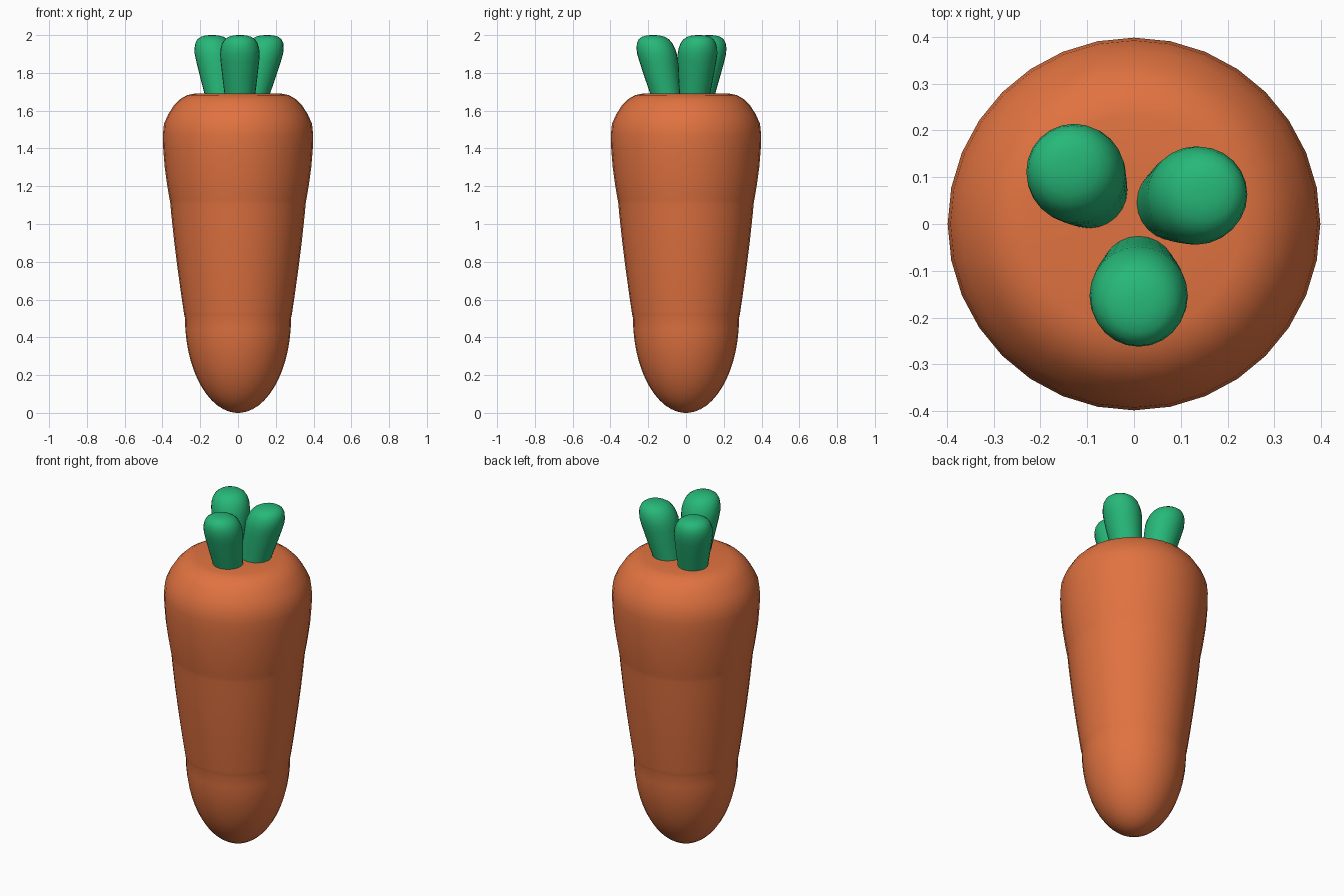
import bpy, bmesh, math

if "Cube" in bpy.data.objects:
    bpy.data.objects.remove(bpy.data.objects["Cube"], do_unlink=True)


def make_material(name, color):
    mat = bpy.data.materials.new(name)
    mat.use_nodes = True
    mat.diffuse_color = color
    mat.node_tree.nodes["Principled BSDF"].inputs["Base Color"].default_value = color
    return mat


def lathe(name, profile, segments, mat, center=lambda z: (0, 0)):
    """Spin (radius, z) rings around a centre line that may lean with height."""
    bm = bmesh.new()
    rings = []
    for r, z in profile:
        cx, cy = center(z)
        angles = [math.tau * i / segments for i in range(segments)]
        rings.append([bm.verts.new((cx + r * math.cos(a), cy + r * math.sin(a), z))
                      for a in angles])
    for low, high in zip(rings, rings[1:]):
        for i in range(segments):
            j = (i + 1) % segments
            bm.faces.new((low[i], low[j], high[j], high[i]))
    bm.faces.new(rings[0][::-1])
    bm.faces.new(rings[-1])
    mesh = bpy.data.meshes.new(name)
    bm.to_mesh(mesh)
    bm.free()
    mesh.materials.append(mat)
    obj = bpy.data.objects.new(name, mesh)
    bpy.context.collection.objects.link(obj)
    bpy.context.view_layer.objects.active = obj
    obj.select_set(True)
    bpy.ops.object.shade_smooth_by_angle(angle=math.radians(40))
    obj.select_set(False)
    return obj


orange = make_material("carrot orange", (0.75, 0.17, 0.052, 1))
green = make_material("leaf green", (0.02, 0.48, 0.19, 1))

# Root: rounded tip, then two swelling sections with soft creases between
steps = 14
tip = []
for i in range(steps):
    a = math.pi / 2 * (i + 0.4) / (steps - 0.6)
    tip.append((0.281 * math.sin(a), 0.505 * (1 - math.cos(a))))
middle = [(0.285, 0.52), (0.288, 0.54), (0.297, 0.6), (0.318, 0.75),
          (0.337, 0.9), (0.353, 1.05), (0.358, 1.105), (0.36, 1.12)]
shoulder = [(0.363, 1.135), (0.374, 1.2), (0.388, 1.3), (0.396, 1.4),
            (0.398, 1.47), (0.392, 1.53), (0.37, 1.58), (0.338, 1.63),
            (0.308, 1.66), (0.27, 1.682), (0.23, 1.69), (0.1, 1.691)]
lathe("root", tip + middle + shoulder, 32, orange)

# Stalks: three leaning stubs with rounded, slightly swollen ends
stalk = [(0.078, 1.65), (0.083, 1.7), (0.093, 1.78), (0.102, 1.86),
         (0.105, 1.9), (0.102, 1.93), (0.094, 1.957), (0.08, 1.978),
         (0.06, 1.991), (0.035, 1.998), (0.012, 2.0)]


def leaning(base, top):
    def center(z):
        t = (z - 1.69) / 0.24
        return [b + (e - b) * t for b, e in zip(base, top)]
    return center


for name, base, top in (
    ("front_stalk", (0.01, -0.108), (0.01, -0.16)),
    ("left_stalk", (0.088, 0.046), (0.14, 0.063)),
    ("right_stalk", (-0.096, 0.073), (-0.128, 0.112)),
):
    lathe(name, stalk, 24, green, leaning(base, top))
